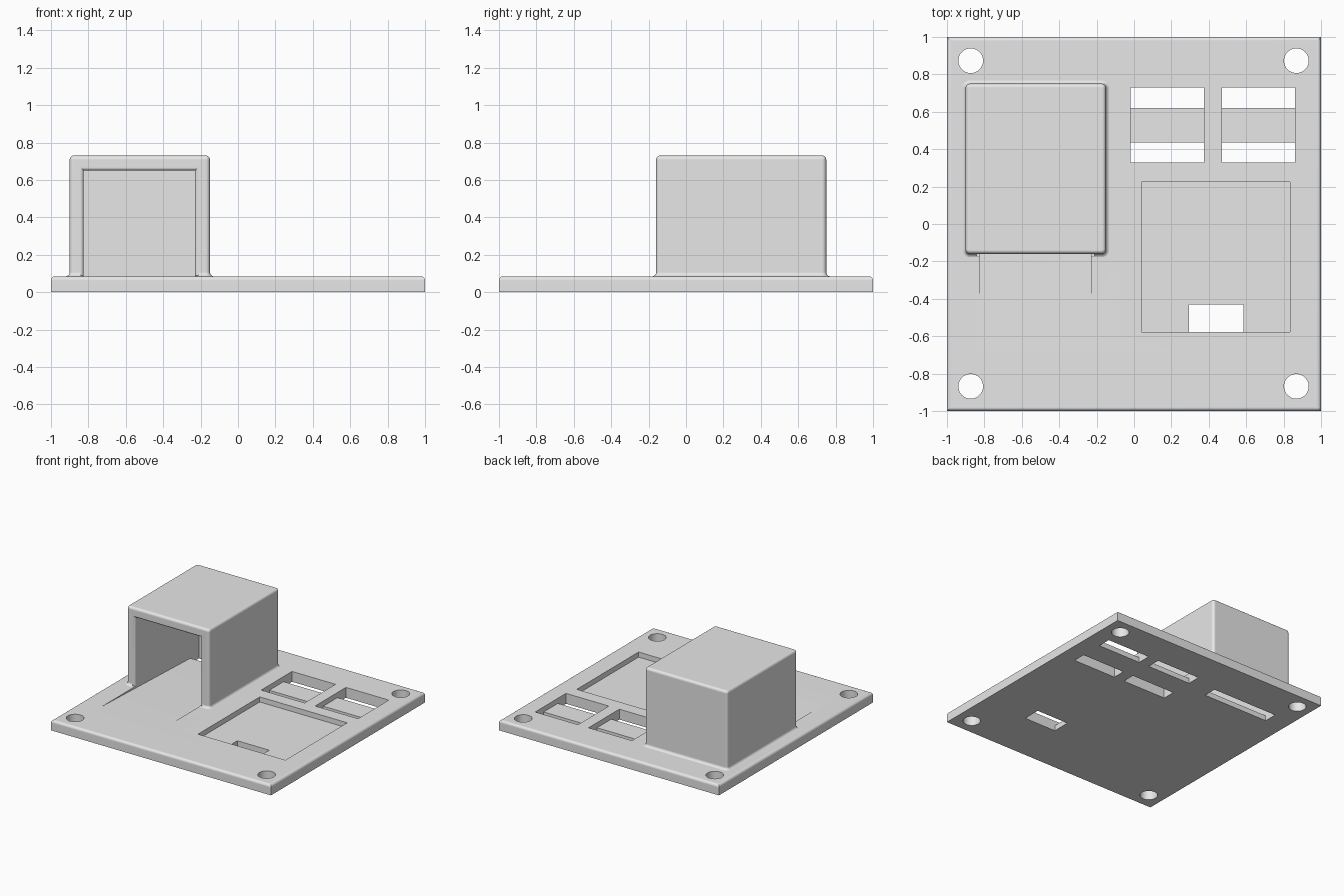
import bpy, bmesh, math

if "Cube" in bpy.data.objects:
    bpy.data.objects.remove(bpy.data.objects["Cube"])

TOP = 0.085          # plate thickness
R = 0.022            # edge rounding
FLOOR = 0.043        # height of the recess floors

grey = bpy.data.materials.new("light_grey")
grey.diffuse_color = (0.8, 0.8, 0.8, 1)
grey.use_nodes = True
grey.node_tree.nodes["Principled BSDF"].inputs["Base Color"].default_value = grey.diffuse_color


def finish(bm, name):
    bmesh.ops.recalc_face_normals(bm, faces=bm.faces)
    me = bpy.data.meshes.new(name)
    bm.to_mesh(me)
    bm.free()
    ob = bpy.data.objects.new(name, me)
    bpy.context.collection.objects.link(ob)
    me.materials.append(grey)
    return ob


def loft(name, rings):
    """Closed skin through rings of equal point count, capped at both ends."""
    bm = bmesh.new()
    vs = [[bm.verts.new(p) for p in ring] for ring in rings]
    n = len(vs[0])
    for a, b in zip(vs, vs[1:]):
        for i in range(n):
            j = (i + 1) % n
            bm.faces.new((a[i], a[j], b[j], b[i]))
    bm.faces.new(vs[0])
    bm.faces.new(vs[-1])
    return finish(bm, name)


def box(name, x0, x1, y0, y1, z0, z1):
    return loft(name, [[(x0, y0, z), (x1, y0, z), (x1, y1, z), (x0, y1, z)]
                       for z in (z0, z1)])


def rounded_rect(x0, x1, y0, y1, off, z, r, seg=6):
    """Rounded rectangle grown outwards by off."""
    pts = []
    corners = [(x1 - r, y1 - r), (x0 + r, y1 - r), (x0 + r, y0 + r), (x1 - r, y0 + r)]
    for k, (cx, cy) in enumerate(corners):
        for i in range(seg + 1):
            a = math.pi / 2 * (k + i / seg)
            pts.append((cx + (r + off) * math.cos(a), cy + (r + off) * math.sin(a), z))
    return pts


def boolean(target, tool, op):
    mod = target.modifiers.new(op.lower(), 'BOOLEAN')
    mod.operation = op
    mod.solver = 'EXACT'
    mod.object = tool
    bpy.context.view_layer.objects.active = target
    bpy.ops.object.modifier_apply(modifier=mod.name)
    bpy.data.objects.remove(tool)


quarter = [math.pi / 2 * i / 6 for i in range(7)]

# base plate with rounded upper edges and square corners
rings = [(1, 0)] + [(1 - R + R * math.cos(a), TOP - R + R * math.sin(a)) for a in quarter]
plate = loft("wall_plate", [[(-s, -s, z), (s, -s, z), (s, s, z), (-s, s, z)]
                            for s, z in rings])

# housing with a flared foot, rounded corners and rounded top edge
HX0, HX1, HY0, HY1, HZ = -0.9, -0.15, -0.16, 0.75, 0.73
foot = TOP - 0.0005
sections = [(R, 0.03)]
sections += [(R - R * math.sin(a), foot + R - R * math.cos(a)) for a in quarter]
sections += [(-(R - 0.002) * (1 - math.cos(a)), HZ - R + R * math.sin(a)) for a in quarter]
housing = loft("housing", [rounded_rect(HX0, HX1, HY0, HY1, o, z, R)
                           for o, z in sections])
boolean(plate, housing, 'UNION')

# tunnel through the housing, with a sloping floor and a slot at the rear
TX0, TX1, TZ = -0.825, -0.23, 0.65
slope = (TOP - FLOOR) / 1.15
side = [(-0.8, TOP + 0.21 * slope), (0.56, FLOOR), (0.56, -0.1), (0.67, -0.1),
        (0.67, TZ), (-0.3, TZ), (-0.8, TZ)]
tunnel = loft("tunnel_cutter", [[(x, y, z) for y, z in side] for x in (TX0, TX1)])
boolean(plate, tunnel, 'DIFFERENCE')

# rounded rim of the tunnel mouth
E = 0.018
rim = [(E, HY0 - 0.05)] + [(E * (1 - math.sin(a)), HY0 + E * (1 - math.cos(a)))
                           for a in quarter] + [(-0.01, HY0 + E + 0.02)]
mouth = loft("mouth_cutter", [[(TX0 - o, y, TOP + 0.003), (TX1 + o, y, TOP + 0.003),
                               (TX1 + o, y, TZ + o), (TX0 - o, y, TZ + o)]
                              for o, y in rim])
boolean(plate, mouth, 'DIFFERENCE')

# two small sockets: shallow recess with a slot along each long side
for x0, x1 in ((-0.02, 0.375), (0.47, 0.86)):
    profile = [(0.33, 0.2), (0.33, -0.1), (0.435, -0.1), (0.435, FLOOR),
               (0.62, FLOOR), (0.62, -0.1), (0.73, -0.1), (0.73, 0.2)]
    socket = loft("socket_cutter", [[(x, y, z) for y, z in profile] for x in (x0, x1)])
    boolean(plate, socket, 'DIFFERENCE')

# large shallow recess with a cable opening at its front
boolean(plate, box("recess_cutter", 0.04, 0.835, -0.577, 0.225, FLOOR, 0.2), 'DIFFERENCE')
boolean(plate, box("opening_cutter", 0.295, 0.585, -0.577, -0.43, -0.1, 0.2), 'DIFFERENCE')

# screw holes in the corners
for sx in (-0.873, 0.868):
    for sy in (-0.868, 0.873):
        ring = [(sx + 0.066 * math.cos(math.tau * i / 40),
                 sy + 0.066 * math.sin(math.tau * i / 40)) for i in range(40)]
        hole = loft("hole_cutter", [[(x, y, z) for x, y in ring] for z in (-0.1, 0.2)])
        boolean(plate, hole, 'DIFFERENCE')

# smooth the roundings while keeping flats flat
bpy.ops.object.select_all(action='DESELECT')
plate.select_set(True)
bpy.context.view_layer.objects.active = plate
bpy.ops.object.shade_smooth_by_angle(angle=math.radians(28))
weighted = plate.modifiers.new("flat_normals", 'WEIGHTED_NORMAL')
weighted.keep_sharp = True
